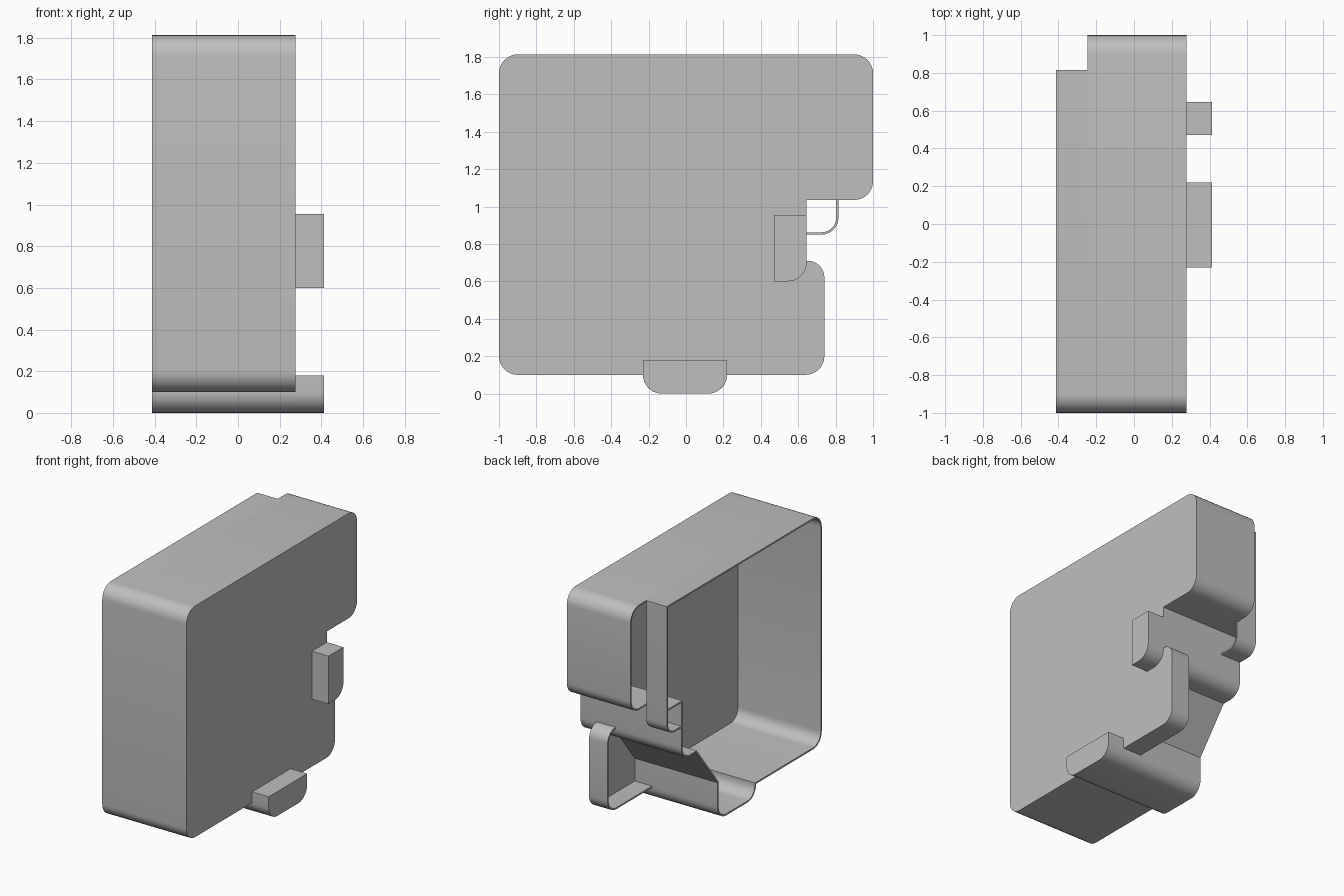
import bpy, bmesh, math
from mathutils import Vector

if "Cube" in bpy.data.objects:
    bpy.data.objects.remove(bpy.data.objects["Cube"])

T = 0.012                                  # sheet thickness
XB, XN, XP, XE = -0.413, -0.245, 0.277, 0.413   # open rim, notch, plate, tab ends

grey = bpy.data.materials.new("plain_grey")
grey.diffuse_color = (0.52, 0.52, 0.52, 1)
grey.use_nodes = True
grey.node_tree.nodes["Principled BSDF"].inputs["Base Color"].default_value = grey.diffuse_color


def fillet(pts, closed=True, n=8):
    """Round each (y, z, r) corner that has a radius."""
    out = []
    for i, p in enumerate(pts):
        c = Vector(p[:2])
        r = p[2] if len(p) > 2 else 0
        if not r:
            out.append(c)
            continue
        a = (Vector(pts[i - 1][:2]) - c).normalized()
        b = (Vector(pts[(i + 1) % len(pts)][:2]) - c).normalized()
        half = a.angle(b) / 2
        p0, p1 = c + a * r / math.tan(half), c + b * r / math.tan(half)
        mid = c + (a + b).normalized() * r / math.sin(half)
        v0, v1 = p0 - mid, p1 - mid
        ang = v0.angle(v1)
        for k in range(n + 1):
            t = k / n
            out.append(mid + (v0 * math.sin((1 - t) * ang) + v1 * math.sin(t * ang)) / math.sin(ang))
    return out


def finish(name, bm):
    bmesh.ops.recalc_face_normals(bm, faces=bm.faces)
    me = bpy.data.meshes.new(name)
    bm.to_mesh(me)
    bm.free()
    me.materials.append(grey)
    ob = bpy.data.objects.new(name, me)
    bpy.context.collection.objects.link(ob)
    bpy.ops.object.select_all(action='DESELECT')
    ob.select_set(True)
    bpy.context.view_layer.objects.active = ob
    bpy.ops.object.shade_smooth_by_angle(angle=math.radians(30))


def plate(name, pts, x0, x1):
    """Flat sheet filling an outline."""
    bm = bmesh.new()
    loop = fillet(pts)
    a = [bm.verts.new((x0, p.x, p.y)) for p in loop]
    b = [bm.verts.new((x1, p.x, p.y)) for p in loop]
    bm.faces.new(a)
    bm.faces.new(b)
    for i in range(len(loop)):
        j = (i + 1) % len(loop)
        bm.faces.new((a[i], a[j], b[j], b[i]))
    finish(name, bm)


def wall(name, pts, x0, x1, closed=True):
    """Thin wall along a path, thickened to the left of its direction."""
    path = fillet(pts, closed)
    n = len(path)
    inner = []
    for i, p in enumerate(path):
        d0 = (p - path[i - 1]).normalized() if closed or i else None
        d1 = (path[(i + 1) % n] - p).normalized() if closed or i < n - 1 else d0
        d0 = d0 or d1
        n0, n1 = Vector((-d0.y, d0.x)), Vector((-d1.y, d1.x))
        inner.append(p + (n0 + n1) * T / (1 + n0.dot(n1)))
    bm = bmesh.new()
    rows = [[bm.verts.new((x, q.x, q.y)) for x, q in
             ((x0, p), (x1, p), (x1, m), (x0, m))] for p, m in zip(path, inner)]
    for i in range(n if closed else n - 1):
        r, s = rows[i], rows[(i + 1) % n]
        for k in range(4):
            l = (k + 1) % 4
            bm.faces.new((r[k], r[l], s[l], s[k]))
    if not closed:
        bm.faces.new(rows[0])
        bm.faces.new(rows[-1])
    finish(name, bm)


# Shared runs of the outline, counter-clockwise in (y, z)
lower = [(-1, 0.1, 0.1), (-0.23, 0.1), (-0.23, 0, 0.099), (0.22, 0, 0.1),
         (0.22, 0.28), (0.47, 0.6), (0.645, 0.6, 0.1)]
upper = [(0.645, 1.035), (1, 1.035, 0.1), (1, 1.813, 0.1), (-1, 1.813, 0.1)]
lobe = [(0.74, 0.1, 0.1), (0.74, 0.71, 0.09), (0.645, 0.71)]

# Housing walls, with the narrower notched section at the open rim
wall("housing_wall", lower + upper, XN, XP - T)
wall("rim_wall", lower + [(0.645, 0.85), (0.815, 0.85, 0.09), (0.815, 1.813),
                          (-1, 1.813, 0.1)], XB, XN)
wall("rim_ledge", [(0.645, 0.85 + T), (0.645, 1.035), (0.803, 1.035)], XB, XN, False)

# Side plate, cut out where the tabs pass through
plate("side_plate", [(-1, 0.1, 0.1), (-0.23, 0.1), (-0.23, 0.18), (0.22, 0.18), (0.22, 0.1)]
      + lobe + [(0.645, 0.6, 0.1), (0.47, 0.6), (0.47, 0.955), (0.645, 0.955)] + upper,
      XP - T, XP)

# Shallow rim round the lower lobe of the plate
wall("lobe_rim", [(0.22, 0.1)] + lobe, 0.125, XP - T, False)

# Hollow tabs standing out from the plate
tabs = {
    "bottom_tab": [(-0.23, 0, 0.1), (0.22, 0, 0.1), (0.22, 0.18), (-0.23, 0.18)],
    "side_tab": [(0.47, 0.6), (0.645, 0.6, 0.1), (0.645, 0.955), (0.47, 0.955)],
}
for name, pts in tabs.items():
    wall(name + "_wall", pts, XP - T, XE - T)
    plate(name + "_cap", pts, XE - T, XE)
